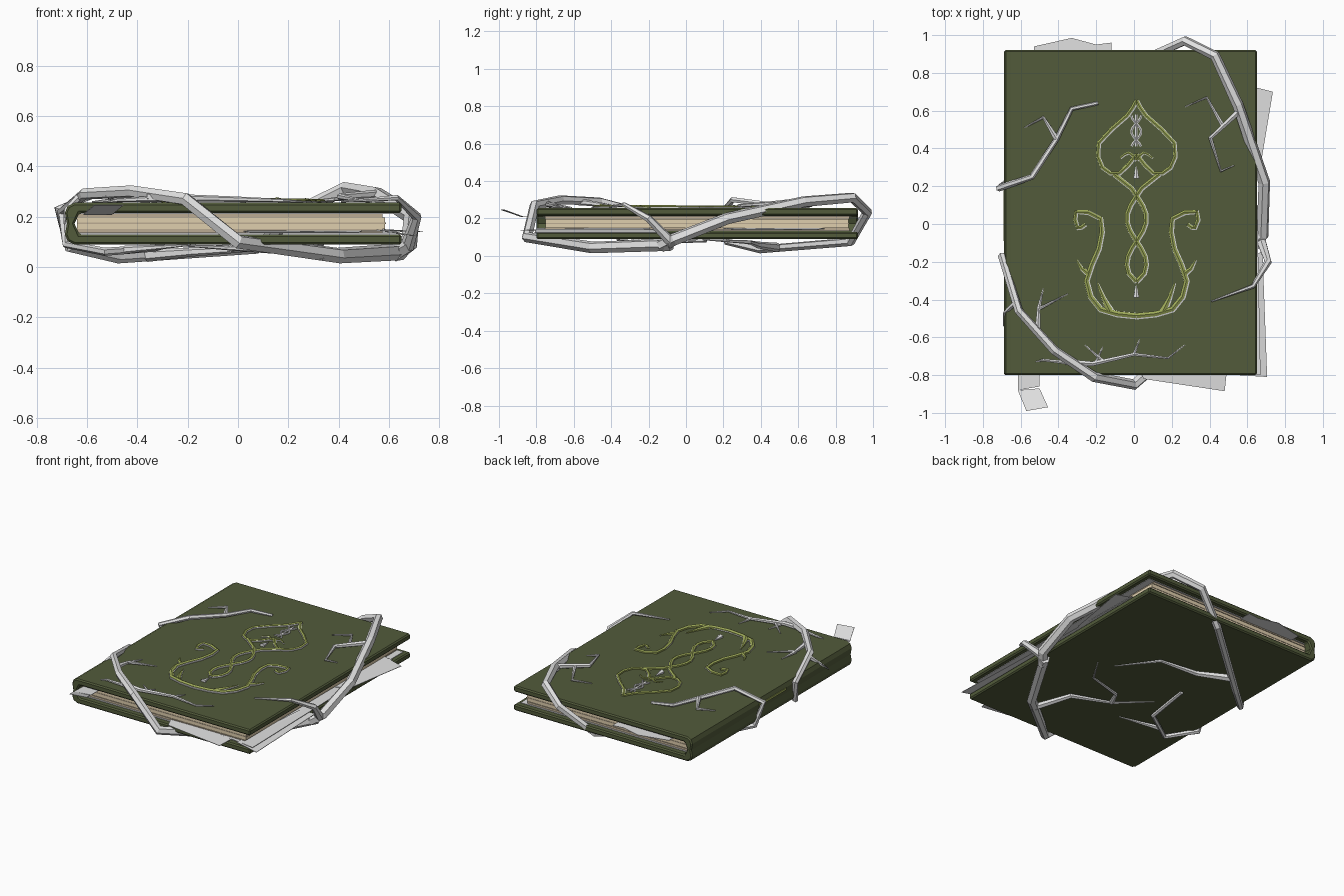
import bpy, bmesh, math
from mathutils import Vector


def material(name, *rgb):
    m = bpy.data.materials.new(name)
    m.diffuse_color = (*rgb, 1)
    return m


GREEN = material("cover_green", 0.085, 0.105, 0.043)
OLIVE = material("emblem_olive", 0.34, 0.40, 0.10)
GREY = material("vine_grey", 0.75, 0.75, 0.75)
BEIGE = material("page_beige", 0.74, 0.62, 0.42)
TAN = material("page_tan", 0.50, 0.41, 0.29)
MID, TOP = 0.172, 0.255          # book mid height and top of the cover


def add_object(name, bm, mat):
    bmesh.ops.recalc_face_normals(bm, faces=bm.faces)
    me = bpy.data.meshes.new(name)
    bm.to_mesh(me)
    bm.free()
    me.materials.append(mat)
    ob = bpy.data.objects.new(name, me)
    bpy.context.collection.objects.link(ob)
    return ob


def prism(name, bottom, offset, mat):
    """Extrude a flat outline along an offset."""
    bm = bmesh.new()
    f = bm.faces.new([bm.verts.new(p) for p in bottom])
    ext = bmesh.ops.extrude_face_region(bm, geom=[f])
    bmesh.ops.translate(bm, vec=offset, verts=[g for g in ext['geom'] if isinstance(g, bmesh.types.BMVert)])
    return add_object(name, bm, mat)


def tube(name, pts, r0, r1, mat, flat=1.0, z=0.0):
    """Six-sided tapering tube with mitred joints; flat squashes its height."""
    pts = [Vector((*p, 0)) if len(p) == 2 else Vector(p) for p in pts]
    bm = bmesh.new()
    rings = []
    for i, p in enumerate(pts):
        a, b = pts[max(i - 1, 0)], pts[min(i + 1, len(pts) - 1)]
        t = ((p - a).normalized() + (b - p).normalized()).normalized()
        if not rings:
            n = t.orthogonal() if abs(t.z) > 0.9 else Vector((0, 0, 1))
        n = (n - t * n.dot(t)).normalized()      # carry the frame along the path
        side = t.cross(n)
        r = r0 + (r1 - r0) * i / (len(pts) - 1)
        rings.append([bm.verts.new(p + r * (n * math.cos(k * math.pi / 3) + side * math.sin(k * math.pi / 3)))
                      for k in range(6)])
    for a, b in zip(rings, rings[1:]):
        for k in range(6):
            bm.faces.new((a[k], a[k - 1], b[k - 1], b[k]))
    bm.faces.new(rings[0])
    bm.faces.new(rings[-1])
    for v in bm.verts:
        v.co.z = v.co.z * flat + z
    return add_object(name, bm, mat)


def smooth_path(pts, steps=2):
    """Catmull-Rom curve through a few points."""
    p = [Vector(q) for q in pts]
    p = [p[0] * 2 - p[1]] + p + [p[-1] * 2 - p[-2]]
    out = []
    for i in range(1, len(p) - 2):
        a, b, c, d = p[i - 1:i + 3]
        for s in range(steps):
            t = s / steps
            out.append((b * 2 + (c - a) * t + (a * 2 - b * 5 + c * 4 - d) * t * t
                        + (b * 3 - a - c * 3 + d) * t ** 3) / 2)
    return out + [p[-2]]


# Cover: C-shaped profile mirrored about mid height, rounded at the spine
half = [(0.65, 0.043), (0.65, 0.083), (-0.65, 0.083), (-0.677, 0.07), (-0.688, 0.043)]
inner = [(-0.65, 0), (-0.63, 0.043)]
outline = half + [(-0.68, 0)] + [(x, -z) for x, z in reversed(half)] + [(-0.63, -0.043)] + inner
cover = prism("book_cover", [(x, -0.8, MID + z) for x, z in outline], (0, 1.72, 0), GREEN)
bevel = cover.modifiers.new("edge", 'BEVEL')
bevel.width = 0.008
bevel.limit_method = 'ANGLE'
bevel.angle_limit = math.radians(50)


# Page block in bands, with an endpaper against each board
def slab(name, x, grow, z, h, mat):
    y0, y1 = -0.75 - grow, 0.87 + grow
    prism(name, [(-0.64, y0, z), (x, y0, z), (x, y1, z), (-0.64, y1, z)], (0, 0, h), mat)


slab("page_block", 0.585, 0, 0.15, 0.047, BEIGE)
slab("page_band", 0.588, 0.002, 0.17, 0.006, TAN)
for side, z, e in (("lower", 0.136, 0.133), ("upper", 0.197, 0.211)):
    slab(side + "_pages", 0.575, 0.004, z, 0.014, TAN)
    slab(side + "_endpaper", 0.62, 0.015, e, 0.003, GREY)
prism("spine_ornament", [(-0.692, y, z) for y, z in ((-0.09, 0.2), (0.2, 0.2), (0.2, 0.215), (-0.09, 0.215))],
      (0.01, 0, 0), OLIVE)


# Loose sheets: a thin plate between two edges, drooping to z1 at the free edge
def sheet(name, z0, z1, a, b, c, d):
    prism(name, [(*a, z0), (*b, z1), (*c, z1), (*d, z0)], (0, 0, 0.003), GREY)


sheet("right_sheet", 0.142, 0.141, (0.4, -0.76), (0.67, -0.8), (0.64, 0.74), (0.4, 0.74))
sheet("front_right_sheet", 0.146, 0.122, (0.55, -0.8), (0.705, -0.81), (0.68, -0.14), (0.6, -0.2))
sheet("back_right_sheet", 0.147, 0.138, (0.58, 0.2), (0.66, 0.25), (0.735, 0.7), (0.58, 0.74))
sheet("front_sheet", 0.145, 0.135, (0, -0.7), (0.05, -0.82), (0.48, -0.885), (0.5, -0.7))
sheet("curled_sheet", 0.205, 0.207, (-0.61, -0.7), (-0.615, -0.88), (-0.5, -0.86), (-0.5, -0.7))
sheet("curled_sheet_tip", 0.208, 0.245, (-0.615, -0.88), (-0.57, -0.99), (-0.455, -0.97), (-0.5, -0.87))
prism("back_sheet", [(-0.53, 0.8, 0.205), (-0.53, 0.94, 0.205), (-0.33, 0.985, 0.205), (-0.2, 0.95, 0.205),
                     (-0.12, 0.96, 0.205), (-0.12, 0.8, 0.205)], (0, 0, 0.003), GREY)

# Two main vines wrapping over and under the book
tube("front_vine", [(-0.29, 0.11, 0.085), (-0.33, -0.21, 0.075), (-0.53, -0.34, 0.06), (-0.68, -0.2, 0.09),
                    (-0.7, -0.17, 0.22), (-0.61, -0.46, 0.29), (-0.42, -0.67, 0.3), (-0.21, -0.81, 0.27),
                    (0, -0.85, 0.1), (0.4, -0.5, 0.045), (0.65, -0.08, 0.06)], 0.012, 0.034, GREY)
tube("back_vine", [(0.62, -0.13, 0.055), (0.68, -0.06, 0.09), (0.69, 0.22, 0.2), (0.55, 0.63, 0.29),
                   (0.43, 0.89, 0.312), (0.27, 0.97, 0.235), (0.07, 0.88, 0.075), (-0.48, 0.4, 0.035),
                   (-0.67, 0.22, 0.075), (-0.715, 0.19, 0.23), (-0.54, 0.25, 0.3), (-0.41, 0.45, 0.275),
                   (-0.33, 0.61, 0.267), (-0.19, 0.64, 0.258)], 0.036, 0.010, GREY)


# Twigs: flat paths whose height runs evenly from the vine down to the cover
def twig(name, r, z0, pts, z1=TOP + 0.003):
    n = len(pts) - 1
    tube(name, [(x, y, z0 + (z1 - z0) * i / n) for i, (x, y) in enumerate(pts)], r, 0.003, GREY)


tube("right_branch", [(0.67, -0.08, 0.075), (0.71, -0.2, 0.2), (0.63, -0.33, 0.275), (0.41, -0.41, 0.26)], 0.028, 0.004, GREY)
twig("back_right_twig", 0.018, 0.29, [(0.56, 0.6), (0.405, 0.455), (0.46, 0.28), (0.53, 0.31)])
twig("back_right_fork", 0.013, 0.28, [(0.47, 0.52), (0.385, 0.67), (0.27, 0.62)])
twig("back_left_fork", 0.017, 0.275, [(-0.41, 0.45), (-0.48, 0.565), (-0.58, 0.51)])
twig("front_left_twig", 0.019, 0.29, [(-0.51, -0.58), (-0.505, -0.45), (-0.35, -0.37)])
twig("front_left_fork", 0.012, 0.27, [(-0.505, -0.45), (-0.48, -0.34)])
twig("left_twig", 0.016, 0.28, [(-0.63, -0.42), (-0.685, -0.47), (-0.69, -0.54)], 0.17)
twig("front_twig", 0.018, 0.28, [(-0.36, -0.73), (-0.22, -0.74), (0, -0.69), (0.18, -0.71), (0.27, -0.64)])
twig("front_twig_tail", 0.013, 0.272, [(-0.3, -0.74), (-0.48, -0.72), (-0.52, -0.73)])
for x, y, dx in ((-0.2, -0.73, 0.035), (0, -0.69, 0.03), (-0.17, -0.72, -0.09)):
    twig("front_spur", 0.010, 0.268, [(x, y), (x + dx, y + 0.08)])
twig("under_front_twig", 0.023, 0.05, [(0.33, -0.58), (0.23, -0.33), (-0.03, -0.25), (-0.24, -0.09)], 0.087)
twig("under_middle_fork", 0.016, 0.075, [(-0.03, -0.25), (0.01, -0.16), (0.24, -0.1), (0.34, 0.06)], 0.087)
twig("under_back_twig", 0.025, 0.045, [(-0.36, 0.49), (-0.18, 0.38), (0.07, 0.34), (0.23, 0.09)], 0.087)
twig("under_left_fork", 0.017, 0.068, [(-0.45, -0.29), (-0.19, -0.37)], 0.087)

# Emblem: raised olive strokes over a low grey rim, mirrored about CX
CX = 0.012


def stroke(name, pts, r0, r1, steps=2):
    path = smooth_path(pts, steps)
    for side, s in (("left", 1), ("right", -1)):
        q = [(CX + s * p.x, p.y) for p in path]
        tube(f"{name}_{side}", q, r0, r1, OLIVE, 0.9, TOP + 0.004)
        tube(f"{name}_rim_{side}", [(x + 0.003, y - 0.003) for x, y in q], r0 * 1.25, r1 * 1.25, GREY, 0.5, TOP + 0.001)


stroke("leaf_outline", [(0, 0.655), (-0.05, 0.575), (-0.2, 0.43), (-0.18, 0.3), (-0.09, 0.27), (0, 0.37)], 0.011, 0.010)
stroke("leaf_curl", [(0, 0.34), (-0.04, 0.378), (-0.085, 0.35)], 0.009, 0.004)
stroke("lyre", [(-0.27, 0), (-0.31, -0.02), (-0.32, 0.065), (-0.19, 0.03), (-0.2, -0.13), (-0.265, -0.3),
                (-0.19, -0.45), (0, -0.485)], 0.010, 0.016)
stroke("thorn", [(-0.255, -0.26), (-0.29, -0.235), (-0.315, -0.19)], 0.016, 0.003, 1)
stroke("inner_leaf", [(-0.14, -0.46), (-0.175, -0.39), (-0.205, -0.31)], 0.020, 0.003)
# Braid: two swinging strands that cross at y = 0.15 and -0.09 and join at the bottom
braid = [(0.12, 0.265)]
for i in range(11):
    y = 0.19 - 0.045 * i
    braid.append((0.052 * math.sin((y - 0.15) * math.pi / 0.24), y))
stroke("braid", braid + [(0, -0.305)], 0.012, 0.012, 1)

# White drops and a small woven ornament inside the leaf
for name, y in (("upper_drop", 0.255), ("lower_drop", -0.375)):
    tube(name, [(CX, y - 0.015), (CX, y + 0.05)], 0.019, 0.002, GREY, 0.9, TOP + 0.004)
for s in (1, -1):
    q = [(CX + s * 0.026 * math.cos(k * 0.6), 0.575 - 0.0165 * k) for k in range(11)]
    tube("woven_ornament", q, 0.007, 0.007, GREY, 0.8, TOP + 0.003)
tube("woven_stem", [(CX, 0.58), (CX, 0.41)], 0.007, 0.007, GREY, 0.8, TOP + 0.003)
